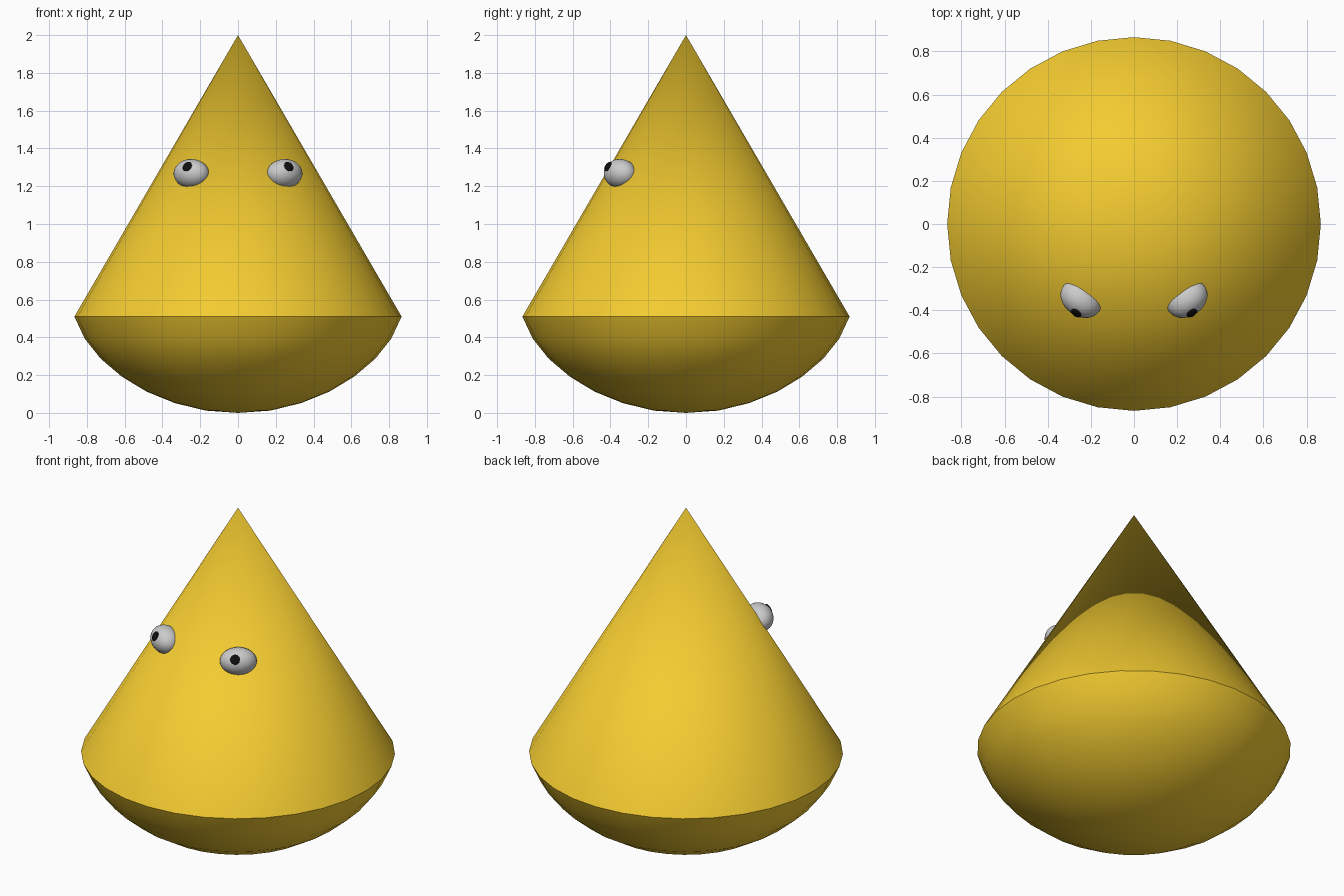
import bpy, bmesh, math
from mathutils import Matrix, Vector

if "Cube" in bpy.data.objects:
    bpy.data.objects.remove(bpy.data.objects["Cube"])


def material(name, color):
    m = bpy.data.materials.new(name)
    m.diffuse_color = color
    m.use_nodes = True
    m.node_tree.nodes["Principled BSDF"].inputs["Base Color"].default_value = m.diffuse_color
    return m


def finish(bm, name, mat=None):
    bmesh.ops.recalc_face_normals(bm, faces=bm.faces)
    me = bpy.data.meshes.new(name)
    bm.to_mesh(me)
    bm.free()
    ob = bpy.data.objects.new(name, me)
    bpy.context.collection.objects.link(ob)
    if mat:
        me.materials.append(mat)
    bpy.ops.object.select_all(action='DESELECT')
    ob.select_set(True)
    bpy.context.view_layer.objects.active = ob
    bpy.ops.object.shade_smooth_by_angle(angle=math.radians(35))
    return ob


def ellipsoid(name, matrix, mat=None):
    bm = bmesh.new()
    bmesh.ops.create_uvsphere(bm, u_segments=32, v_segments=16, radius=1, matrix=matrix)
    return finish(bm, name, mat)


orange = material("orange", (0.9, 0.6, 0.03, 1))
black = material("black", (0.005, 0.005, 0.005, 1))

# Body: cone with a rounded underside, revolved in 32 steps
profile = [(0, 0), (0.17, 0.012), (0.335, 0.052), (0.485, 0.113), (0.615, 0.192),
           (0.727, 0.287), (0.812, 0.394), (0.866, 0.51), (0, 2)]
bm = bmesh.new()
verts = [bm.verts.new((r, 0, z)) for r, z in profile]
edges = [bm.edges.new(pair) for pair in zip(verts, verts[1:])]
bmesh.ops.spin(bm, geom=verts + edges, cent=(0, 0, 0), axis=(0, 0, 1),
               angle=math.tau, steps=32, use_duplicate=False)
bmesh.ops.remove_doubles(bm, verts=bm.verts, dist=1e-4)
finish(bm, "body", orange)

# Eyes and pupils: flattened balls lying on the cone slope, one per side
for side, s in (("left", -1), ("right", 1)):
    center = Vector((s * 0.246, -0.348, 1.266))
    across = Vector((-center.y, center.x, 0)).normalized()
    out = Vector((center.x, center.y, 0)).normalized()
    normal = (out * math.cos(math.pi / 6) + Vector((0, 0, 0.5))).normalized()
    frame = Matrix((across, normal.cross(across), normal)).transposed().to_4x4()
    ellipsoid("eye_" + side,
              Matrix.Translation(center) @ frame @ Matrix.Diagonal((0.102, 0.077, 0.08, 1)))
    spot = center + normal * 0.076 - across * s * 0.018
    ellipsoid("pupil_" + side,
              Matrix.Translation(spot) @ frame @ Matrix.Diagonal((0.028, 0.028, 0.009, 1)), black)
